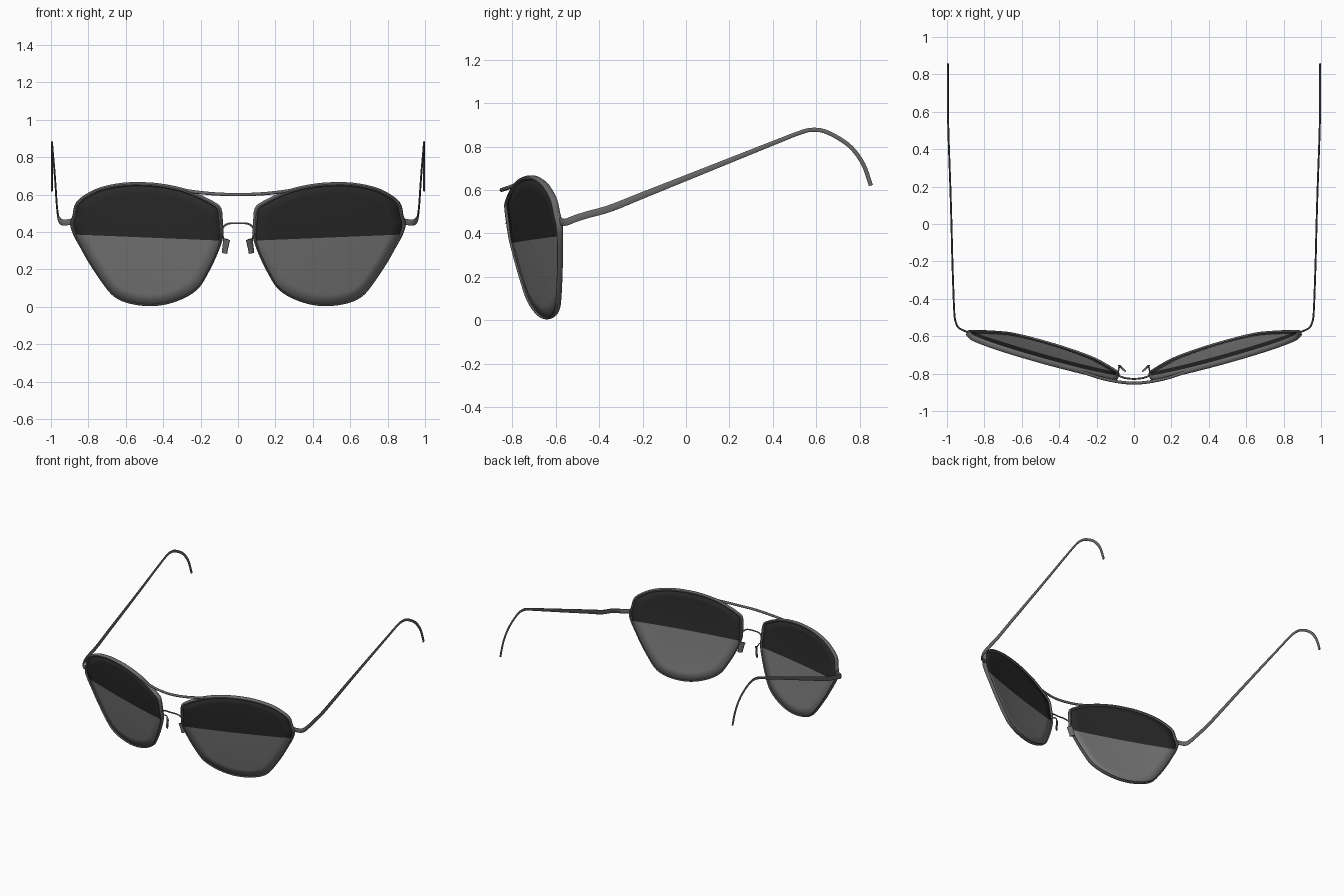
import bpy, bmesh, math
from mathutils import Vector

if "Cube" in bpy.data.objects:
    bpy.data.objects.remove(bpy.data.objects["Cube"])


def material(name, v):
    m = bpy.data.materials.new(name)
    m.diffuse_color = (v, v, v, 1)
    m.use_nodes = True
    m.node_tree.nodes["Principled BSDF"].inputs["Base Color"].default_value = m.diffuse_color
    return m


FRAME = material("frame grey", 0.14)
LENS = material("lens grey", 0.18)
DARK = material("lens dark tint", 0.022)
Z = Vector((0, 0, 1))
LENS_NORMAL = Vector((0.2855, -1, -0.15)).normalized()


def on_lens(x, z):
    """Point on the tilted, swept-back lens plane."""
    return Vector((x, -0.69 + 0.2855 * (x - 0.48) - 0.15 * (z - 0.37), z))


def smooth_path(pts, steps, closed=False):
    """Catmull-Rom curve through the points."""
    pts = [Vector(p) for p in pts]
    n = len(pts)
    get = (lambda i: pts[i % n]) if closed else (lambda i: pts[max(0, min(n - 1, i))])
    out = []
    for i in range(n if closed else n - 1):
        a, b, c, d = (get(i + k) for k in (-1, 0, 1, 2))
        for s in range(steps):
            t = s / steps
            out.append(0.5 * (2 * b + (c - a) * t + (2 * a - 5 * b + 4 * c - d) * t ** 2
                              + (3 * b - a - 3 * c + d) * t ** 3))
    if not closed:
        out.append(pts[-1])
    return out


def finish(name, bm, mats, mirror, angle=40):
    bmesh.ops.recalc_face_normals(bm, faces=bm.faces)
    me = bpy.data.meshes.new(name)
    bm.to_mesh(me)
    bm.free()
    for m in mats:
        me.materials.append(m)
    me.shade_smooth()
    me.set_sharp_from_angle(angle=math.radians(angle))
    ob = bpy.data.objects.new(name, me)
    bpy.context.collection.objects.link(ob)
    if mirror:
        ob.modifiers.new("Mirror", 'MIRROR').use_clip = False
    return ob


def sweep(name, path, size, ref=Z, closed=False, mirror=True, sides=10):
    """Elliptical tube; size(point, fraction) gives half-width and half-height along ref."""
    bm = bmesh.new()
    n = len(path)
    rings = []
    for i, p in enumerate(path):
        nxt = path[(i + 1) % n] if closed else path[min(i + 1, n - 1)]
        prv = path[i - 1] if closed else path[max(i - 1, 0)]
        t = (nxt - prv).normalized()
        side = t.cross(ref).normalized()
        up = side.cross(t)
        w, h = size(p, i / (n - 1))
        rings.append([bm.verts.new(p + side * w * math.cos(a) + up * h * math.sin(a))
                      for a in (2 * math.pi * k / sides for k in range(sides))])
    for i in range(n if closed else n - 1):
        r, q = rings[i], rings[(i + 1) % n]
        for k in range(sides):
            j = (k + 1) % sides
            bm.faces.new((r[k], r[j], q[j], q[k]))
    if not closed:
        bm.faces.new(rings[0])
        bm.faces.new(rings[-1])
    return finish(name, bm, [FRAME], mirror)


# Lens outline in the front view (x, z)
OUTLINE = [(.084, .36), (.086, .45), (.094, .525), (.13, .556), (.20, .592), (.29, .628),
           (.40, .651), (.50, .66), (.62, .657), (.74, .632), (.82, .592), (.866, .55),
           (.88, .49), (.892, .44), (.872, .375), (.83, .295), (.78, .21), (.70, .095),
           (.65, .047), (.58, .018), (.48, .004), (.38, .014), (.28, .05), (.21, .10),
           (.165, .17), (.12, .26)]
CENTRE = on_lens(0.48, 0.36)
rim_path = smooth_path([CENTRE + (on_lens(*p) - CENTRE) * 0.985 for p in OUTLINE], 4, True)

# Lenses: slightly domed shells, dark above a slanting line
bm = bmesh.new()
LEVELS = 6
rings = []
for k in range(1, LEVELS + 1):
    f = k / LEVELS
    rings.append([bm.verts.new(CENTRE + (p - CENTRE) * f + LENS_NORMAL * 0.012 * (1 - f * f))
                  for p in rim_path])
hub = bm.verts.new(CENTRE + LENS_NORMAL * 0.012)
n = len(rim_path)
for i in range(n):
    j = (i + 1) % n
    bm.faces.new((hub, rings[0][i], rings[0][j]))
    for r, q in zip(rings, rings[1:]):
        bm.faces.new((r[i], q[i], q[j], r[j]))
split_co = Vector((0.085, 0, 0.355))
split_no = Vector((-0.0415, 0, 1)).normalized()
bmesh.ops.bisect_plane(bm, geom=bm.verts[:] + bm.edges[:] + bm.faces[:],
                       plane_co=split_co, plane_no=split_no)
for f in bm.faces:
    f.material_index = int((f.calc_center_median() - split_co).dot(split_no) > 0)
lenses = finish("lenses", bm, [LENS, DARK], True)
thick = lenses.modifiers.new("Thickness", 'SOLIDIFY')
thick.thickness = 0.012
thick.offset = 0


# Rims: heavier along the brow, fine around the bottom
def rim_size(p, f):
    s = max(0.0, min(1.0, (p.z - 0.33) / 0.1))
    return 0.0055 + 0.0055 * s, 0.014 + 0.003 * s


sweep("lens_rims", rim_path, rim_size, LENS_NORMAL, closed=True)

# Brow bar across the top
half = [(.36, -.762, .638), (.28, -.79, .622), (.15, -.831, .606)]
bar = [(-x, y, z) for x, y, z in half] + [(0, -.851, .60)] + half[::-1]
sweep("brow_bar", smooth_path(bar, 6), lambda p, f: (.008, .009), mirror=False)

# Nose bridge
half = [(.088, -.803, .40), (.078, -.812, .428), (.05, -.823, .445)]
bridge = [(-x, y, z) for x, y, z in half] + [(0, -.828, .447)] + half[::-1]
sweep("nose_bridge", smooth_path(bridge, 6), lambda p, f: (.005, .005), mirror=False)

# Nose pad arms and pads
arm = [(.088, -.805, .385), (.082, -.78, .385), (.078, -.758, .365), (.066, -.768, .335)]
sweep("nose_pad_arms", smooth_path(arm, 5), lambda p, f: (.004, .004), Vector((1, 0, 0)))
pad = smooth_path([(.060, -.775, .362), (.064, -.771, .34), (.069, -.767, .31), (.072, -.765, .286)], 4)
sweep("nose_pads", pad, lambda p, f: (.006, .024 - .006 * f), Vector((.75, .65, 0)))

# Temples: hinge bend, long rising arm and curved ear hook
temple = [(.872, -.585, .46), (.905, -.572, .453), (.94, -.552, .452), (.957, -.51, .468),
          (.962, -.45, .487), (.966, -.35, .515), (.971, -.2, .575), (.976, 0, .655),
          (.982, .2, .735), (.99, .42, .823), (.993, .52, .862), (.995, .58, .877),
          (.995, .65, .866), (.995, .75, .806), (.995, .815, .722), (.995, .852, .62)]
sweep("temples", smooth_path(temple, 5),
      lambda p, f: (.005, .017 if p.y < -.3 else .017 - .007 * min(1, (p.y + .3) / .8)))
